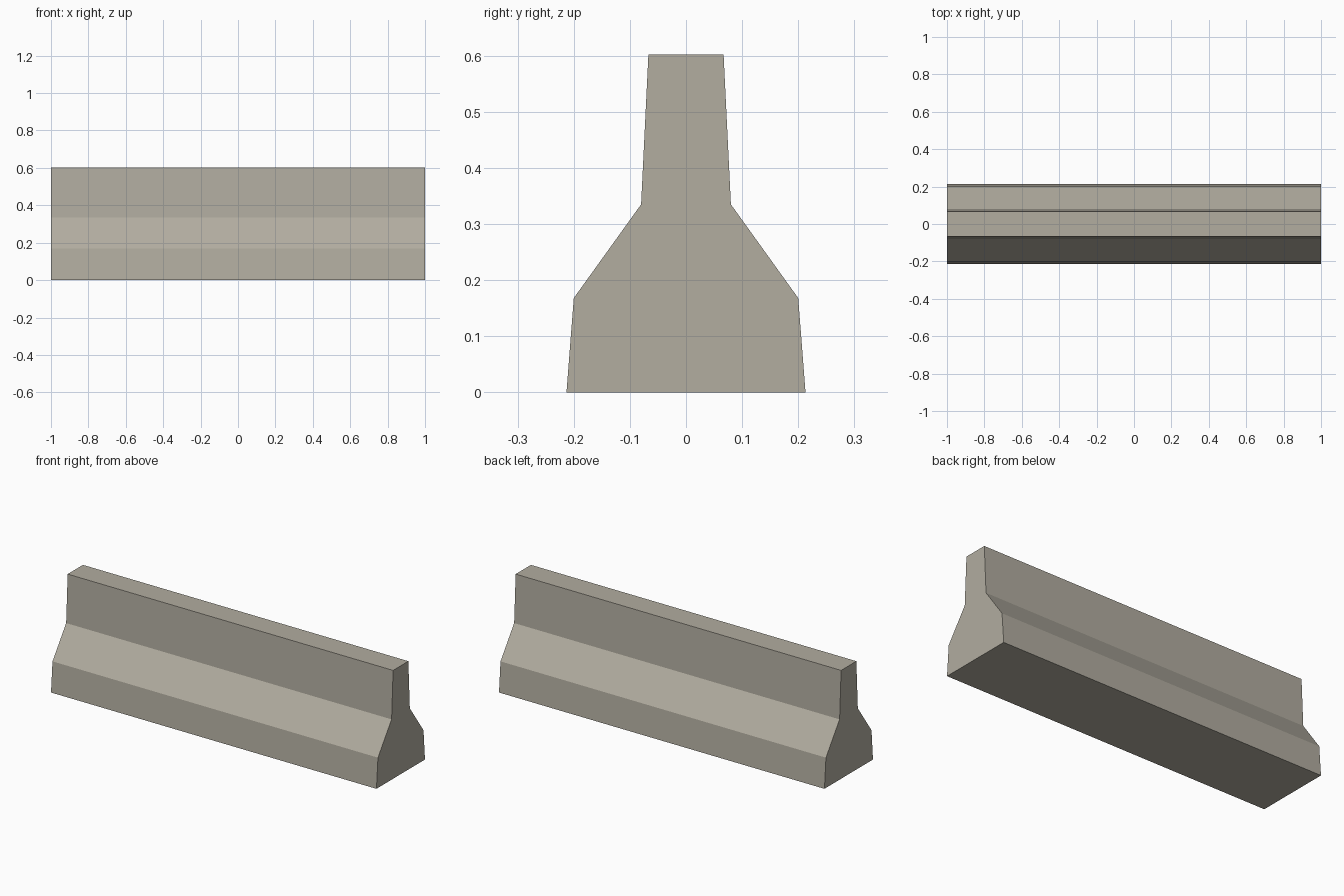
import bpy, bmesh

if "Cube" in bpy.data.objects:
    bpy.data.objects.remove(bpy.data.objects["Cube"])

# Half profile (y, z) of the barrier, bottom to top; mirrored for the other side
half = [(0.213, 0.0), (0.20, 0.168), (0.08, 0.335), (0.067, 0.602)]
profile = half + [(-y, z) for y, z in reversed(half)]

concrete = bpy.data.materials.new("concrete_grey")
concrete.diffuse_color = (0.445, 0.418, 0.352, 1.0)
concrete.use_nodes = True
concrete.node_tree.nodes["Principled BSDF"].inputs["Base Color"].default_value = concrete.diffuse_color

# Concrete road barrier: profile extruded along x
bm = bmesh.new()
end = bm.faces.new([bm.verts.new((-1.0, y, z)) for y, z in profile])
out = bmesh.ops.extrude_face_region(bm, geom=[end], use_keep_orig=True)
verts = [v for v in out["geom"] if isinstance(v, bmesh.types.BMVert)]
bmesh.ops.translate(bm, verts=verts, vec=(2.0, 0, 0))
bmesh.ops.recalc_face_normals(bm, faces=bm.faces)

mesh = bpy.data.meshes.new("road_barrier")
bm.to_mesh(mesh)
bm.free()
mesh.materials.append(concrete)
bpy.context.collection.objects.link(bpy.data.objects.new("road_barrier", mesh))
